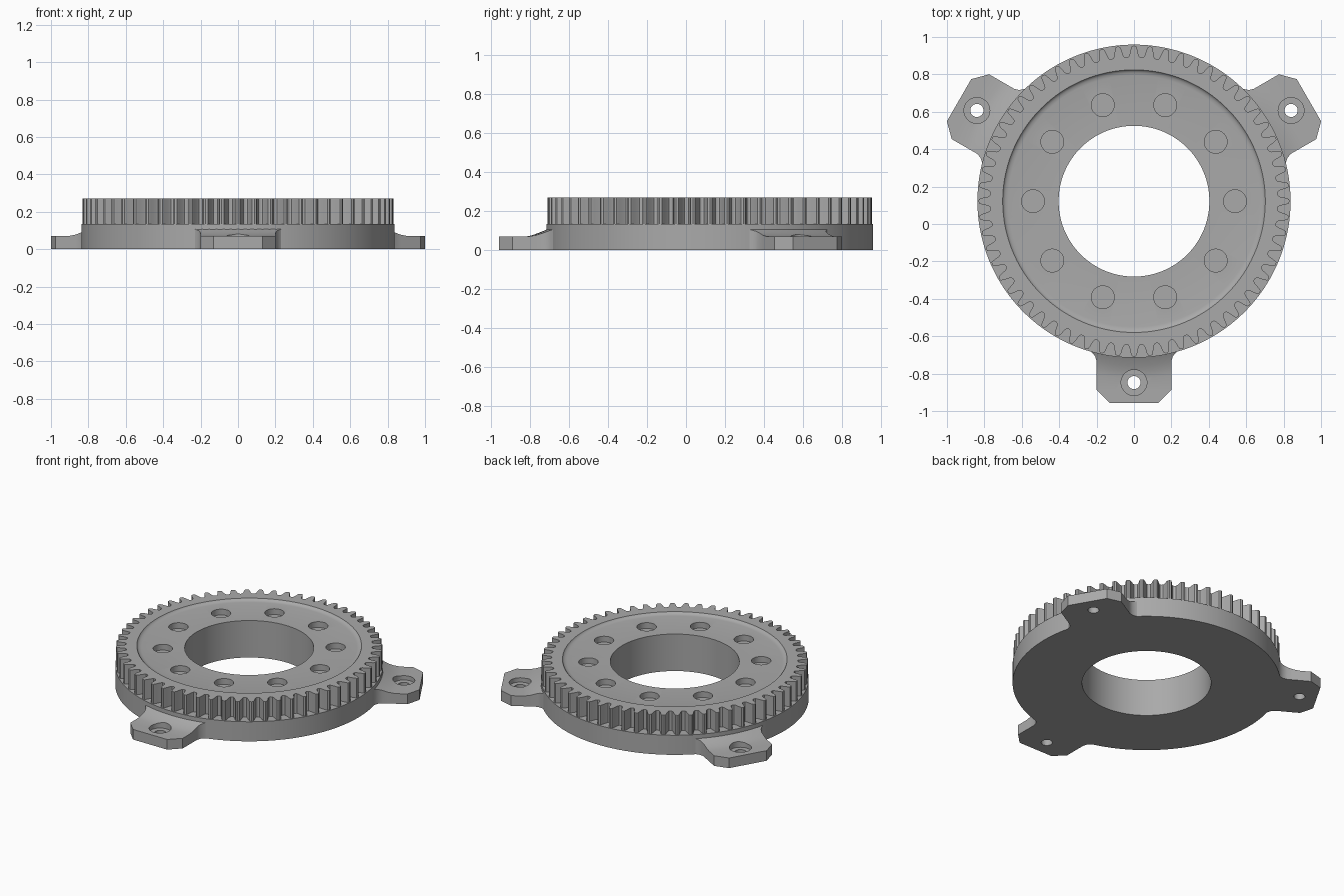
import bpy, bmesh
from math import sin, cos, pi, sqrt, radians
from mathutils import Matrix, Vector

cube = bpy.data.objects.get("Cube")
if cube:
    bpy.data.objects.remove(cube)

CENTRE = Vector((0, 0.122, 0))
RIM = 0.837
TEETH = 60

grey = bpy.data.materials.new("plain_grey")
grey.use_nodes = True
grey.diffuse_color = (0.4, 0.4, 0.4, 1)
grey.node_tree.nodes["Principled BSDF"].inputs["Base Color"].default_value = (0.4, 0.4, 0.4, 1)


def make_object(name, bm):
    bmesh.ops.recalc_face_normals(bm, faces=bm.faces)
    mesh = bpy.data.meshes.new(name)
    bm.to_mesh(mesh)
    bm.free()
    mesh.materials.append(grey)
    ob = bpy.data.objects.new(name, mesh)
    bpy.context.collection.objects.link(ob)
    return ob


def activate(ob):
    bpy.ops.object.select_all(action='DESELECT')
    ob.select_set(True)
    bpy.context.view_layer.objects.active = ob


def drill(ob, holes):
    """Cut round holes given as (centre, radius, bottom, top)."""
    bm = bmesh.new()
    for c, r, z0, z1 in holes:
        place = Matrix.Translation((c.x, c.y, (z0 + z1) / 2))
        bmesh.ops.create_cone(bm, cap_ends=True, segments=40, radius1=r, radius2=r,
                              depth=z1 - z0, matrix=place)
    cutter = make_object("hole_cutter", bm)
    cutter.hide_render = True
    mod = ob.modifiers.new("holes", 'BOOLEAN')
    mod.operation = 'DIFFERENCE'
    mod.solver = 'EXACT'
    mod.object = cutter
    activate(ob)
    bpy.ops.object.modifier_apply(modifier=mod.name)
    bpy.data.objects.remove(cutter)


def smooth(ob):
    activate(ob)
    bpy.ops.object.shade_smooth_by_angle(angle=radians(28))


def polar(r, a, z=0):
    return CENTRE + Vector((r * cos(a), r * sin(a), z))


# Gear ring: stacked loops, where None means the toothed outline
tooth = [(-0.5, 0.768), (-0.37, 0.771), (-0.29, 0.782), (-0.2, 0.813), (-0.13, 0.828),
         (0, 0.832), (0.13, 0.828), (0.2, 0.813), (0.29, 0.782), (0.37, 0.771)]
outline = [((i + f) * 2 * pi / TEETH - pi / 2, r) for i in range(TEETH) for f, r in tooth]
loops = [(0.403, 0), (0.403, 0.255), (0.672, 0.255), (0.688, 0.258), (0.698, 0.264),
         (0.702, 0.27), (None, 0.27), (None, 0.135), (RIM, 0.135), (RIM, 0)]
bm = bmesh.new()
rings = [[bm.verts.new(polar(r or tr, a, z)) for a, tr in outline] for r, z in loops]
n = len(outline)
for k, ring in enumerate(rings):
    nxt = rings[(k + 1) % len(rings)]
    for i in range(n):
        j = (i + 1) % n
        bm.faces.new((ring[i], ring[j], nxt[j], nxt[i]))
gear = make_object("gear_ring", bm)
drill(gear, [(polar(0.54, i * pi / 5), 0.061, 0.215, 0.4) for i in range(10)])
smooth(gear)

# Mounting ears: rows of (distance out, half width, height, how far it follows the rim)
ear_rows = [(0.83, 0.245, 0.11, 1), (0.84, 0.225, 0.105, 1), (0.855, 0.208, 0.098, 1),
            (0.88, 0.2, 0.088, 1), (0.91, 0.2, 0.077, 0.8), (0.945, 0.2, 0.07, 0.5),
            (1.01, 0.2, 0.07, 0), (1.08, 0.13, 0.07, 0)]
COLS = 12


def make_ear(name, angle):
    bm = bmesh.new()
    turn = Matrix.Rotation(angle, 3, 'Z')
    top, low = [], []
    for u, w, z, follow in ear_rows:
        across = [w * (2 * c / COLS - 1) for c in range(COLS + 1)]
        pts = [(u - follow * (RIM - sqrt(RIM ** 2 - v * v)), v) for v in across]
        top.append([bm.verts.new(CENTRE + turn @ Vector((x, v, z))) for x, v in pts])
        low.append([bm.verts.new(CENTRE + turn @ Vector((x, v, 0))) for x, v in pts])
    last = len(ear_rows) - 1
    for k in range(last):
        for c in range(COLS):
            for g in (top, low):
                bm.faces.new((g[k][c], g[k][c + 1], g[k + 1][c + 1], g[k + 1][c]))
        for c in (0, COLS):
            bm.faces.new((top[k][c], top[k + 1][c], low[k + 1][c], low[k][c]))
    for k in (0, last):
        for c in range(COLS):
            bm.faces.new((top[k][c], top[k][c + 1], low[k][c + 1], low[k][c]))
    ear = make_object(name, bm)
    # Screw hole and its wider counterbore
    spot = polar(0.97, angle)
    drill(ear, [(spot, 0.069, 0.04, 0.2)])
    drill(ear, [(spot, 0.035, -0.1, 0.2)])
    smooth(ear)


make_ear("front_ear", -pi / 2)
make_ear("left_ear", pi / 6)
make_ear("right_ear", 5 * pi / 6)
